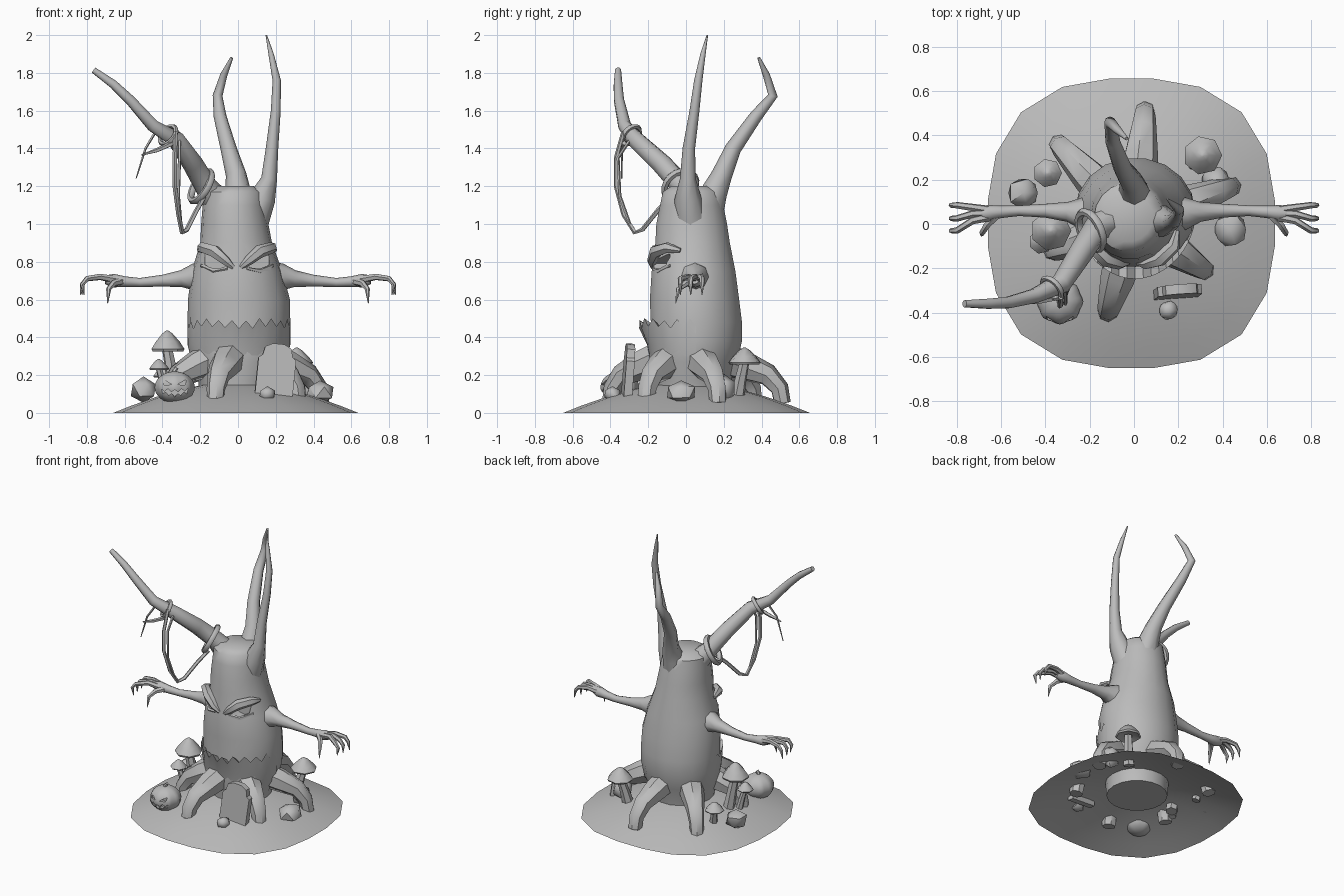
import bpy, bmesh, math, random
from mathutils import Vector, Matrix

if "Cube" in bpy.data.objects:
    bpy.data.objects.remove(bpy.data.objects["Cube"])

random.seed(4)
grey = bpy.data.materials.new("plain grey")
grey.diffuse_color = (0.5, 0.5, 0.5, 1)
grey.use_nodes = True
grey.node_tree.nodes["Principled BSDF"].inputs["Base Color"].default_value = grey.diffuse_color


def finish(name, bm, angle=40):
    """Turn a bmesh into an object, smooth below the given angle."""
    bmesh.ops.recalc_face_normals(bm, faces=bm.faces)
    me = bpy.data.meshes.new(name)
    bm.to_mesh(me)
    bm.free()
    ob = bpy.data.objects.new(name, me)
    bpy.context.collection.objects.link(ob)
    me.materials.append(grey)
    smooth(ob, angle)
    return ob


def smooth(ob, angle):
    bpy.ops.object.select_all(action='DESELECT')
    ob.select_set(True)
    bpy.context.view_layer.objects.active = ob
    bpy.ops.object.shade_smooth_by_angle(angle=math.radians(angle))


def skin(bm, rings, closed=True, caps=True):
    """Bridge rings of points that all have the same length."""
    rows = [[bm.verts.new(p) for p in r] for r in rings]
    n = len(rows[0])
    for a, b in zip(rows, rows[1:]):
        for i in range(n if closed else n - 1):
            j = (i + 1) % n
            bm.faces.new((a[i], a[j], b[j], b[i]))
    if caps:
        bm.faces.new(rows[0])
        bm.faces.new(rows[-1])


def tube(name, pts, sides=8, angle=50, loop=False):
    """Tapered tube through (x, y, z, radius) points."""
    P = [Vector(p[:3]) for p in pts]
    n, side, last, rings = len(P), None, None, []
    for i, p in enumerate(P):
        d = (P[(i + 1) % n] - P[i - 1]) if loop else (P[min(i + 1, n - 1)] - P[max(i - 1, 0)])
        d.normalize()
        side = d.orthogonal().normalized() if side is None else last.rotation_difference(d) @ side
        last = d
        up = d.cross(side)
        rings.append([p + pts[i][3] * (math.cos(t) * side + math.sin(t) * up)
                      for t in (2 * math.pi * k / sides for k in range(sides))])
    bm = bmesh.new()
    skin(bm, rings)
    return finish(name, bm, angle)


def prism(bm, poly, y0, y1):
    skin(bm, [[(x, y, z) for x, z in poly] for y in (y0, y1)])


def carve(ob, polys, y0, y1, angle):
    """Cut front-facing prisms out of an object."""
    bm = bmesh.new()
    for poly in polys:
        prism(bm, poly, y0, y1)
    cutter = finish("cutter", bm)
    mod = ob.modifiers.new("carve", 'BOOLEAN')
    mod.operation, mod.object, mod.solver = 'DIFFERENCE', cutter, 'EXACT'
    bpy.context.view_layer.objects.active = ob
    bpy.ops.object.modifier_apply(modifier=mod.name)
    bpy.data.objects.remove(cutter)
    smooth(ob, angle)


def ring_pts(z, cx, cy, rx, ry, n):
    return [(cx + rx * math.cos(2 * math.pi * i / n), cy + ry * math.sin(2 * math.pi * i / n), z)
            for i in range(n)]


# Ground mound, open underneath
bm = bmesh.new()
rows = []
for f in (1, 0.85, 0.65, 0.42, 0.2, 0.02):
    row = []
    for i in range(20):
        t = 2 * math.pi * (i + 0.5) / 20
        c, s = math.cos(t), math.sin(t)
        r = f * (abs(c) ** 2.6 + abs(s) ** 2.6) ** (-1 / 2.6)
        row.append((-0.012 + 0.65 * r * c, 0.003 + 0.655 * r * s, 0.17 * (1 - f ** 1.6)))
    rows.append(row)
skin(bm, rows, caps=False)
finish("ground_mound", bm, 40)

# Trunk with carved eye sockets
profile = [(.05, 0, .03, .2, .2), (.17, 0, .03, .21, .21), (.27, .005, .04, .255, .235),
           (.38, .005, .05, .27, .25), (.48, .005, .055, .272, .245), (.6, .005, .045, .27, .24),
           (.75, -.005, .04, .24, .225), (.9, -.01, .035, .19, .2), (1.0, -.017, .03, .178, .19),
           (1.1, -.022, .03, .165, .17), (1.17, -.025, .03, .155, .155), (1.2, -.025, .03, .11, .11)]
bm = bmesh.new()
skin(bm, [ring_pts(*p, 18) for p in profile])
trunk = finish("trunk", bm, 45)
socket = [(.17, .845), (.05, .79), (.075, .765), (.12, .755), (.17, .785)]
carve(trunk, [[(s * x - .005, z) for x, z in socket] for s in (1, -1)], -.4, -.085, 45)

# Angry brows and cheek lids
for s, side in ((1, "right"), (-1, "left")):
    tube("brow_" + side, [(s * x - .005, y, z, r) for x, y, z, r in
         ((.2, -.03, .86, .012), (.185, -.1, .875, .03), (.12, -.16, .855, .035),
          (.06, -.18, .805, .026), (.02, -.175, .77, .012))], 6)
    tube("eye_lid_" + side, [(s * x - .005, y, z, r) for x, y, z, r in
         ((.19, -.085, .78, .008), (.12, -.145, .75, .014), (.05, -.175, .765, .008))], 5)

# Lower jaw with a jagged lip
bm = bmesh.new()
rows = [[], [], [], []]
N = 24
for i in range(N + 1):
    t = math.pi * (1 + i / N)
    c, s = math.cos(t), math.sin(t)
    lip = 0.475 + (0.02 if i % 2 else -0.022) + random.uniform(-.008, .008)
    for row, z, k in zip(rows, (.25, .36, lip, lip - .04), (0, .35, 1, .1)):
        k *= -s
        base = .245 if z == .25 else .272
        row.append((.005 + (base + .012 * k) * c, .052 + (.235 + .065 * k) * s, z))
skin(bm, rows, closed=False, caps=False)
finish("lower_jaw", bm, 40)

# Roots: flat from the trunk, then bending into the ground
for i, (x, y) in enumerate([(-.12, -.40), (.32, -.21), (.44, .17), (.05, .51), (-.34, .36), (-.37, -.12)]):
    tube("root_%d" % (i + 1), [(x * f, y * f, z, r) for f, z, r in
         ((.3, .3, .09), (.6, .25, .08), (.85, .2, .06), (.97, .13, .05), (1.0, .05, .045))], 7)

# Upper branches
tube("branch_right", [(.07, .03, 1.0, .09), (.13, .01, 1.14, .07), (.165, .01, 1.24, .042), (.18, .015, 1.4, .033),
                      (.2, .045, 1.6, .026), (.205, .065, 1.76, .022), (.175, .09, 1.9, .014), (.15, .113, 2.0, .004)])
tube("branch_back", [(0, .08, 1.0, .11), (0, .15, 1.17, .07), (-.01, .19, 1.26, .055), (-.05, .25, 1.4, .043),
                     (-.095, .37, 1.57, .034), (-.108, .46, 1.68, .026), (-.075, .425, 1.79, .019), (-.033, .385, 1.88, .008)])
tube("branch_left", [(-.08, .03, 1.08, .09), (-.17, -.02, 1.2, .06), (-.24, -.13, 1.32, .055), (-.33, -.27, 1.45, .047),
                     (-.45, -.325, 1.52, .035), (-.57, -.355, 1.655, .028), (-.66, -.36, 1.74, .024), (-.765, -.36, 1.815, .017)])


# Rope: loops around the branch, sagging strand and loose ends
def rope_loop(name, centre, axis, radius, thick):
    q = Vector(axis).to_track_quat('Z', 'Y')
    n = 18
    bm = bmesh.new()
    rows = []
    for i in range(n + 1):
        t = 2 * math.pi * i / n
        rows.append([Vector(centre) + q @ Vector(((radius + thick * math.cos(u)) * math.cos(t),
                     (radius + thick * math.cos(u)) * math.sin(t), thick * math.sin(u)))
                     for u in (2 * math.pi * k / 6 for k in range(6))])
    skin(bm, rows, caps=False)
    bmesh.ops.remove_doubles(bm, verts=bm.verts, dist=1e-5)
    finish(name, bm, 60)


rope_loop("rope_loop_lower", (-.195, -.03, 1.2), (-.75, -.35, .45), .09, .019)
rope_loop("rope_loop_upper", (-.37, -.29, 1.47), (-.5, -.45, .4), .055, .013)
tube("rope_sag", [(-.18, -.08, 1.14, .013), (-.22, -.15, 1.07, .013), (-.27, -.23, .97, .013), (-.295, -.27, .955, .013),
                  (-.315, -.33, 1.05, .012), (-.335, -.37, 1.2, .012), (-.335, -.37, 1.35, .012), (-.33, -.33, 1.49, .012)], 5)
tube("rope_strand", [(-.31, -.28, 1.47, .009), (-.31, -.36, 1.35, .009), (-.315, -.35, 1.15, .008), (-.3, -.29, .98, .008)], 5)
tube("rope_end_long", [(-.43, -.31, 1.5, .008), (-.49, -.34, 1.4, .007), (-.54, -.34, 1.24, .003)], 5)
tube("rope_end_short", [(-.34, -.33, 1.43, .014), (-.43, -.35, 1.39, .012), (-.51, -.36, 1.365, .004)], 5)

# Arms and clawed hands
for s, side in ((1, "right"), (-1, "left")):
    def limb(name, pts, sides):
        tube(name + side, [(s * x, y, z, r) for x, y, z, r in pts], sides)
    limb("arm_", ((.15, .04, .71, .1), (.24, .05, .72, .07), (.3, .055, .71, .045), (.4, .06, .7, .031),
                  (.52, .06, .69, .024), (.6, .055, .695, .028), (.66, .05, .7, .036), (.7, .045, .705, .024)), 8)
    for i, (y1, y2) in enumerate(((.075, .085), (.045, .025), (.015, -.03))):
        limb("finger_%d_" % (i + 1), ((.65, .5 * (y1 + .05), .705, .02), (.73, y1, .72, .017), (.8, y2, .71, .015),
             (.825, y2, .68, .012), (.835 - .01 * i, y2, .625, .002)), 6)
    limb("thumb_", ((.62, .04, .695, .02), (.66, 0, .685, .018), (.685, -.04, .655, .014), (.69, -.055, .58, .002)), 6)


# Mushrooms
def mushroom(name, x, y, rim, top, r, bx, by):
    tube(name + "_stem", [(bx, by, .07, .45 * r), (.5 * (x + bx), .5 * (y + by), .5 * (rim + .1), .36 * r),
                          (x, y, rim + .01, .3 * r)], 6)
    h = top - rim
    bm = bmesh.new()
    skin(bm, [ring_pts(rim + a * h, x, y, f * r, f * r, 7) for a, f in
              ((.18, .3), (-.05, .92), (.08, 1), (.45, .72), (.85, .32), (1, .08))])
    finish(name + "_cap", bm, 45)


mushroom("mushroom_big", -.375, -.03, .33, .435, .092, -.33, -.01)
mushroom("mushroom_mid", -.42, -.08, .23, .285, .055, -.38, -.06)
mushroom("mushroom_right", .31, .31, .26, .345, .088, .27, .27)
mushroom("mushroom_small", -.39, .23, .19, .25, .065, -.36, .2)


# Rocks
def rock(name, x, y, z, r, h):
    bm = bmesh.new()
    bmesh.ops.create_icosphere(bm, subdivisions=1, radius=1)
    for v in bm.verts:
        v.co = Vector((x, y, z)) + Vector((v.co.x * r, v.co.y * r, v.co.z * h)) * random.uniform(.94, 1.06)
    finish(name, bm, 45)


rock("rock_left", -.5, .14, .12, .075, .07)
rock("rock_right", .435, -.025, .11, .083, .065)
rock("rock_front", .155, -.39, .1, .048, .042)
rock("rock_back", .37, .2, .13, .07, .08)

# Pumpkin with a carved face
px, py, pz = -.335, -.35, .135
bm = bmesh.new()
bmesh.ops.create_uvsphere(bm, u_segments=32, v_segments=12, radius=1)
for v in bm.verts:
    lobe = 1 + .035 * math.cos(8 * math.atan2(v.co.y, v.co.x)) * (1 - v.co.z ** 2)
    v.co = (px + v.co.x * .103 * lobe, py + v.co.y * .1 * lobe, pz + v.co.z * .085)
pumpkin = finish("pumpkin", bm, 45)
eyes = [[(px + s * .065, pz + .045), (px + s * .015, pz + .015), (px + s * .055, pz + .012)] for s in (1, -1)]
upper = [(px + (i - 4) * .018, pz - .012 - (.016 if i % 2 else 0) + .002 * abs(i - 4)) for i in range(9)]
lower = [(px + (i - 4) * .016, pz - .05 + (.014 if i % 2 else 0) + .004 * abs(i - 4)) for i in range(8, -1, -1)]
carve(pumpkin, eyes + [upper + lower], -.6, py - .068, 45)
tube("pumpkin_stem", [(px, py, pz + .07, .018), (px, py, pz + .09, .013), (px + .012, py, pz + .105, .01)], 6)

# Leaning gravestone
bm = bmesh.new()
prism(bm, [(-.1, -.14), (.1, -.14), (.1, .07), (.08, .085), (.07, .13), (.03, .15), (-.03, .15),
           (-.07, .13), (-.08, .085), (-.1, .07)], -.022, .022)
bmesh.ops.transform(bm, verts=bm.verts, matrix=Matrix.Translation((.2, -.305, .215)) @
                    Matrix.Rotation(math.radians(4), 4, 'Z') @ Matrix.Rotation(math.radians(6), 4, 'Y') @
                    Matrix.Rotation(math.radians(-4), 4, 'X'))
finish("gravestone", bm, 30)
